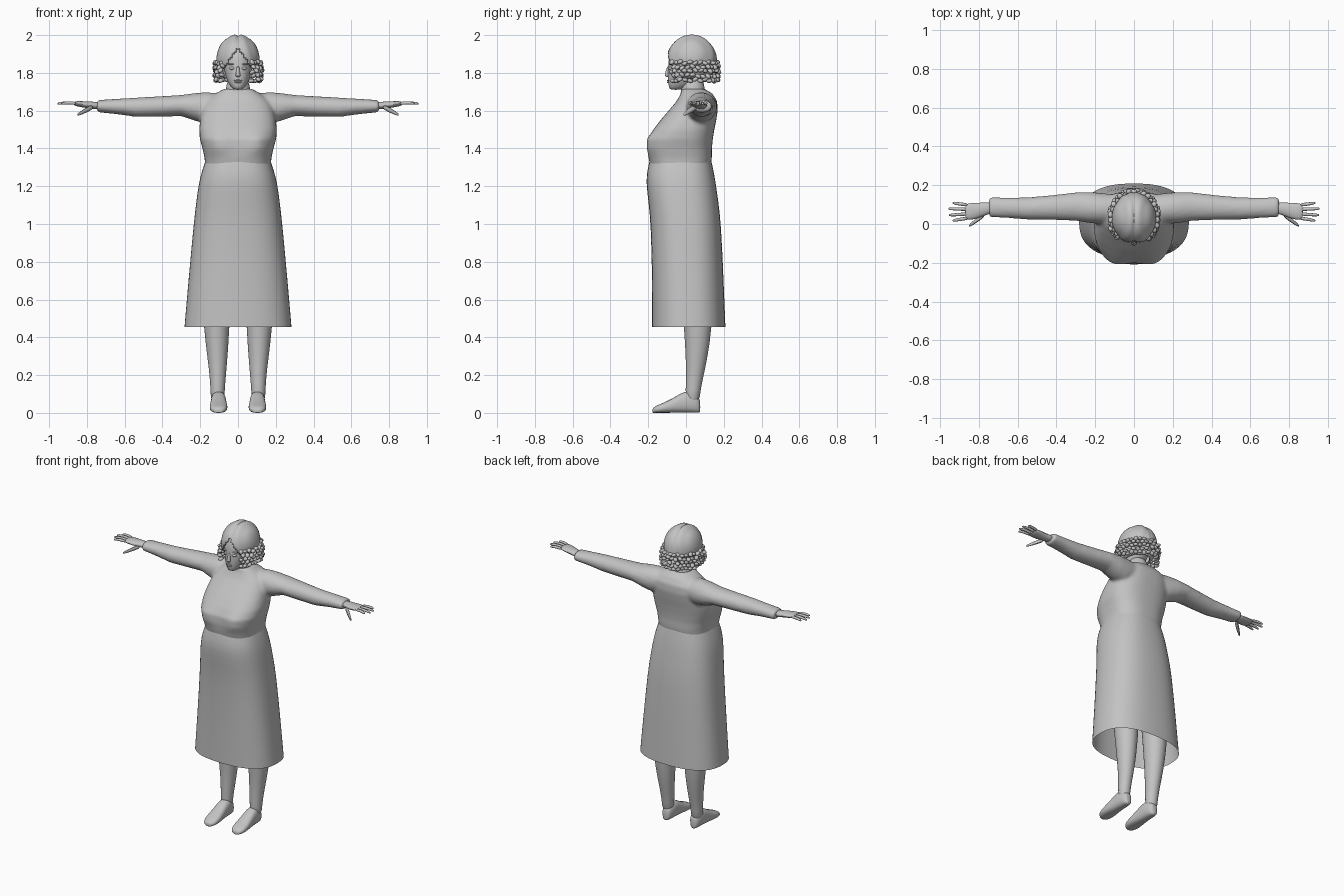
import bpy, bmesh, math, random
from mathutils import Matrix, Vector

random.seed(4)
cube = bpy.data.objects.get("Cube")
if cube:
    bpy.data.objects.remove(cube, do_unlink=True)

grey = bpy.data.materials.new("plain grey")
grey.use_nodes = True
grey.diffuse_color = (0.55, 0.55, 0.55, 1)
grey.node_tree.nodes["Principled BSDF"].inputs["Base Color"].default_value = (0.55, 0.55, 0.55, 1)


def loft(bm, axis, rings, sides=24, caps=True, power=2.0):
    """Skin superellipse rings (centre, radius a, radius b) set square to an axis."""
    loops = []
    for (cx, cy, cz), ra, rb in rings:
        loop = []
        for i in range(sides):
            t = math.tau * i / sides
            a, b = math.cos(t), math.sin(t)
            a = ra * math.copysign(abs(a) ** (2 / power), a)
            b = rb * math.copysign(abs(b) ** (2 / power), b)
            off = {"x": (0, a, b), "y": (a, 0, b), "z": (a, b, 0)}[axis]
            loop.append(bm.verts.new(Vector((cx, cy, cz)) + Vector(off)))
        loops.append(loop)
    for low, high in zip(loops, loops[1:]):
        for i in range(sides):
            j = (i + 1) % sides
            bm.faces.new((low[i], low[j], high[j], high[i]))
    if caps:
        bm.faces.new(loops[0])
        bm.faces.new(loops[-1])


def upright(rows):
    """Rows of height, half width, front y and back y."""
    return [((0, (f + b) / 2, z), w, (b - f) / 2) for z, w, f, b in rows]


def finish(name, bm, mirror=False, subdivide=0):
    bmesh.ops.recalc_face_normals(bm, faces=bm.faces)
    mesh = bpy.data.meshes.new(name)
    bm.to_mesh(mesh)
    bm.free()
    mesh.materials.append(grey)
    for p in mesh.polygons:
        p.use_smooth = True
    mesh.set_sharp_from_angle(angle=math.radians(55))
    obj = bpy.data.objects.new(name, mesh)
    bpy.context.scene.collection.objects.link(obj)
    if mirror:
        obj.modifiers.new("mirror", "MIRROR").use_mirror_merge = False
    if subdivide:
        m = obj.modifiers.new("subdivide", "SUBSURF")
        m.levels = m.render_levels = subdivide
    return obj


def ball(name, loc, size, mirror=False):
    bm = bmesh.new()
    bmesh.ops.create_uvsphere(bm, u_segments=16, v_segments=10, radius=1,
                              matrix=Matrix.LocRotScale(Vector(loc), None, Vector(size)))
    return finish(name, bm, mirror)


# Skirt: flared and open at the hem
bm = bmesh.new()
loft(bm, "z", upright([
    (0.455, 0.285, -0.18, 0.21), (0.70, 0.264, -0.18, 0.2), (1.0, 0.236, -0.187, 0.187),
    (1.12, 0.222, -0.2, 0.172), (1.22, 0.208, -0.212, 0.158),
    (1.28, 0.192, -0.207, 0.147), (1.34, 0.171, -0.192, 0.134)]),
    sides=28, caps=False, power=2.5)
finish("skirt", bm, subdivide=1)

# Bodice and sleeves, fused into one smooth garment
bm = bmesh.new()
loft(bm, "z", upright([
    (1.24, 0.17, -0.17, 0.125), (1.30, 0.173, -0.188, 0.13), (1.35, 0.177, -0.198, 0.137),
    (1.40, 0.188, -0.203, 0.137), (1.45, 0.202, -0.2, 0.142), (1.50, 0.206, -0.172, 0.15),
    (1.55, 0.2, -0.135, 0.16), (1.60, 0.19, -0.092, 0.168), (1.65, 0.17, -0.05, 0.165),
    (1.69, 0.12, -0.028, 0.14), (1.715, 0.075, -0.025, 0.1)]), sides=48, power=2.6)
for v in bm.verts:
    if v.co.y < -0.05:
        bump = math.exp(-((abs(v.co.x) - 0.11) / 0.06) ** 2 - ((v.co.z - 1.43) / 0.06) ** 2)
        v.co.y -= 0.02 * bump
sleeve = [(0.08, 0.075, 1.62, 0.075, 0.07), (0.17, 0.08, 1.615, 0.08, 0.083),
          (0.23, 0.085, 1.62, 0.08, 0.073), (0.30, 0.09, 1.627, 0.073, 0.056),
          (0.42, 0.085, 1.622, 0.064, 0.054), (0.54, 0.08, 1.618, 0.058, 0.051),
          (0.64, 0.083, 1.622, 0.053, 0.041), (0.747, 0.087, 1.624, 0.052, 0.032)]
for s in (1, -1):
    loft(bm, "x", [((s * x, y, z), a, b) for x, y, z, a, b in sleeve])
bodice = finish("bodice_with_sleeves", bm)
m = bodice.modifiers.new("fuse", "REMESH")
m.mode = "VOXEL"
m.voxel_size = 0.01
m.use_smooth_shade = True
m = bodice.modifiers.new("soften", "SMOOTH")
m.factor = 0.5
m.iterations = 6

# Hands
bm = bmesh.new()
loft(bm, "x", [((0.72, 0.083, 1.624), 0.03, 0.021), ((0.76, 0.08, 1.628), 0.032, 0.02),
               ((0.81, 0.068, 1.632), 0.043, 0.018), ((0.85, 0.064, 1.637), 0.045, 0.015),
               ((0.872, 0.063, 1.638), 0.04, 0.01)], 12)
finish("palm", bm, mirror=True, subdivide=1)
bm = bmesh.new()
for y, spread, tip in ((0.098, 0.01, 0.935), (0.075, 0.004, 0.957), (0.052, -0.006, 0.955), (0.03, -0.012, 0.935)):
    loft(bm, "x", [((0.85, y, 1.637), 0.01, 0.01),
                   ((0.90, y + spread / 2, 1.643), 0.0095, 0.0095),
                   ((tip - 0.008, y + spread, 1.638), 0.008, 0.008),
                   ((tip, y + spread, 1.636), 0.004, 0.004)], 8)
loft(bm, "x", [((0.765, 0.055, 1.622), 0.016, 0.016), ((0.80, 0.028, 1.605), 0.016, 0.015),
               ((0.835, 0.001, 1.586), 0.011, 0.011), ((0.852, -0.012, 1.577), 0.005, 0.006)], 8)
finish("fingers_and_thumb", bm, mirror=True, subdivide=1)

# Legs and feet
bm = bmesh.new()
loft(bm, "z", [((0.108, 0.035, 0.05), 0.037, 0.037), ((0.108, 0.037, 0.12), 0.038, 0.04),
               ((0.107, 0.047, 0.2), 0.044, 0.048), ((0.109, 0.057, 0.3), 0.055, 0.059),
               ((0.113, 0.063, 0.44), 0.068, 0.075), ((0.115, 0.06, 0.7), 0.085, 0.09),
               ((0.11, 0.02, 1.0), 0.1, 0.1)], 16)
finish("leg", bm, mirror=True, subdivide=1)
bm = bmesh.new()
foot = [(0.076, 0.015, 0.06), (0.066, 0.03, 0.09), (0.03, 0.039, 0.115), (-0.01, 0.041, 0.115),
        (-0.05, 0.043, 0.09), (-0.1, 0.049, 0.062), (-0.15, 0.046, 0.042), (-0.172, 0.03, 0.03),
        (-0.178, 0.012, 0.02)]
loft(bm, "y", [((0.103, y, top / 2), w, top / 2) for y, w, top in foot], 16, power=2.5)
finish("foot", bm, mirror=True, subdivide=1)

# Neck and head
bm = bmesh.new()
loft(bm, "z", [((0, 0.045, 1.66), 0.078, 0.075), ((0, 0.035, 1.71), 0.064, 0.062),
               ((0, 0.035, 1.78), 0.058, 0.06)], 20)
finish("neck", bm, subdivide=1)
bm = bmesh.new()
loft(bm, "z", upright([
    (1.71, 0.02, -0.08, -0.03), (1.722, 0.036, -0.092, 0.01), (1.755, 0.058, -0.095, 0.06),
    (1.80, 0.071, -0.097, 0.1), (1.84, 0.077, -0.094, 0.12), (1.88, 0.078, -0.093, 0.125),
    (1.93, 0.07, -0.073, 0.11), (1.97, 0.04, -0.03, 0.08)]), power=2.2)
finish("head", bm, subdivide=1)

# Facial features
bm = bmesh.new()
loft(bm, "z", [((0, -0.097, 1.778), 0.011, 0.008), ((0, -0.101, 1.786), 0.015, 0.014),
               ((0, -0.098, 1.805), 0.009, 0.011), ((0, -0.092, 1.838), 0.008, 0.007)], 12)
finish("nose", bm, subdivide=1)
ball("eye", (0.031, -0.083, 1.824), (0.015, 0.012, 0.008), True)
ball("brow", (0.033, -0.083, 1.846), (0.02, 0.009, 0.004), True)
ball("upper_lip", (0, -0.094, 1.76), (0.022, 0.007, 0.004))
ball("lower_lip", (0, -0.094, 1.751), (0.018, 0.007, 0.005))

# Hair cap: centre parting and an arched opening for the face
bm = bmesh.new()
bmesh.ops.create_uvsphere(bm, u_segments=64, v_segments=40, radius=1)
for v in bm.verts:
    parting = math.exp(-(v.co.x / 0.06) ** 2) if v.co.z > 0 else 0
    wave = 0.012 * math.sin(14 * abs(v.co.x) + 5 * v.co.z)
    v.co *= 1 - 0.045 * parting + wave
    v.co = Vector((v.co.x * 0.113, 0.03 + v.co.y * 0.133, 1.87 + v.co.z * 0.133))
gone = []
for f in bm.faces:
    c = f.calc_center_median()
    if c.z < 1.77 or (c.y < -0.02 and c.z < 1.935 - 1.4 * abs(c.x)):
        gone.append(f)
bmesh.ops.delete(bm, geom=gone, context="FACES")
hair = finish("hair_cap", bm)
m = hair.modifiers.new("thickness", "SOLIDIFY")
m.thickness = 0.008

# Rows of curls around the sides and back
bm = bmesh.new()
for row in range(5):
    for i in range(24):
        t = math.radians(38 + (i + row % 2 / 2) * 284 / 24)
        r = 1 + random.uniform(-0.05, 0.05) - 0.04 * (row in (0, 4))
        loc = Vector((math.sin(t) * 0.122 * r, 0.032 - math.cos(t) * 0.136 * r,
                      1.762 + row * 0.023 + random.uniform(-0.006, 0.006)))
        spin = Matrix.Rotation(-t, 3, "Z") @ Matrix.Rotation(random.uniform(-0.8, 0.8), 3, "Y")
        size = Vector((0.017, 0.014, 0.011))
        bmesh.ops.create_icosphere(bm, subdivisions=2, radius=1,
                                   matrix=Matrix.LocRotScale(loc, spin.to_quaternion(), size))
finish("curls", bm)
